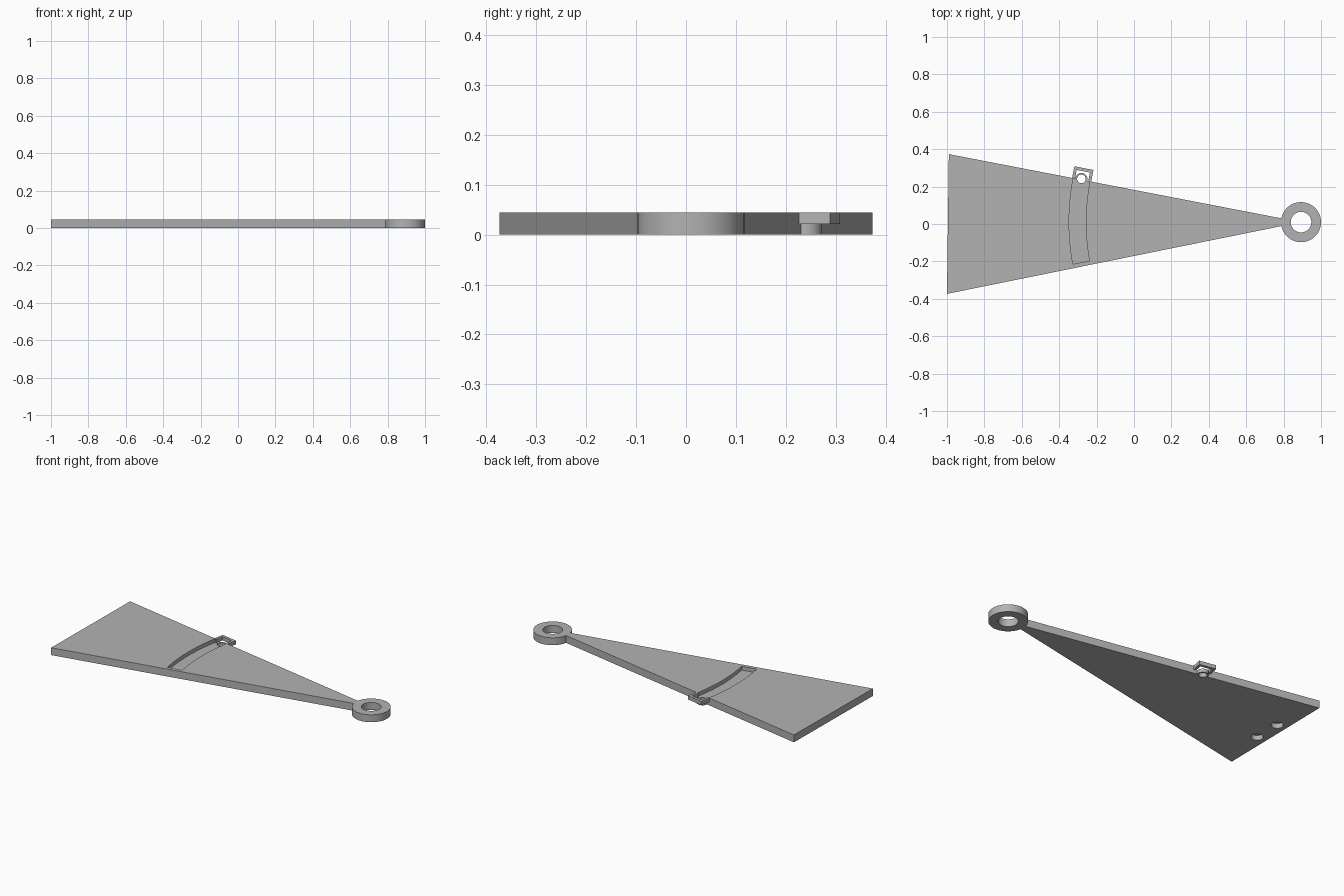
import bpy
import bmesh
from math import sin, cos, pi, radians, atan2
from mathutils import Matrix, Vector

cube = bpy.data.objects.get("Cube")
if cube:
    bpy.data.objects.remove(cube, do_unlink=True)

HEIGHT = 0.045
MID = 0.022                    # floor of the slot, underside of the catch
PIVOT = Vector((0.893, 0.01))  # centre of the eyelet
SOCKET = (-0.281, 0.241)

grey = bpy.data.materials.new("plain grey")
grey.use_nodes = True
colour = (0.45, 0.45, 0.45, 1)
grey.diffuse_color = colour
grey.node_tree.nodes["Principled BSDF"].inputs["Base Color"].default_value = colour


def prism(name, outline, z0, z1):
    """Extrude a flat outline between two heights."""
    bm = bmesh.new()
    base = bm.faces.new([bm.verts.new((x, y, z0)) for x, y in outline])
    top = bmesh.ops.extrude_face_region(bm, geom=[base])["geom"]
    verts = [v for v in top if isinstance(v, bmesh.types.BMVert)]
    bmesh.ops.translate(bm, verts=verts, vec=(0, 0, z1 - z0))
    bmesh.ops.recalc_face_normals(bm, faces=bm.faces[:])
    mesh = bpy.data.meshes.new(name)
    bm.to_mesh(mesh)
    bm.free()
    mesh.materials.append(grey)
    obj = bpy.data.objects.new(name, mesh)
    bpy.context.collection.objects.link(obj)
    return obj


def arc(centre, radius, start, end, steps):
    return [(centre[0] + radius * cos(start + (end - start) * i / steps),
             centre[1] + radius * sin(start + (end - start) * i / steps))
            for i in range(steps + 1)]


def disc(name, centre, radius, z0, z1):
    return prism(name, arc(centre, radius, 0, 2 * pi, 64)[:-1], z0, z1)


def combine(target, tool, operation):
    """Apply a boolean and remove the tool."""
    mod = target.modifiers.new("boolean", 'BOOLEAN')
    mod.operation = operation
    mod.solver = 'EXACT'
    mod.object = tool
    bpy.context.view_layer.update()
    graph = bpy.context.evaluated_depsgraph_get()
    mesh = bpy.data.meshes.new_from_object(target.evaluated_get(graph))
    target.modifiers.clear()
    target.data = mesh
    bpy.data.objects.remove(tool, do_unlink=True)


# Tapered plate running into the round eyelet
corners = [(-0.99, 0.3735), (-1.0, -0.3735)]
a_back, a_front = [atan2(y - PIVOT.y, x - PIVOT.x) for x, y in corners]
outline = corners + arc(PIVOT, 0.107, a_front, a_back, 60)
plate = prism("tapered_plate", outline, 0, HEIGHT)

# Socket collar on the back edge
combine(plate, disc("collar", SOCKET, 0.032, 0, HEIGHT), 'UNION')

# Curved slot swept about the eyelet, open at the back edge
start, end = pi - radians(16), pi + radians(10.4)
slot = arc(PIVOT, 1.24, start, end, 32) + arc(PIVOT, 1.15, end, start, 32)
combine(plate, prism("slot", slot, MID, HEIGHT + 0.1), 'DIFFERENCE')

# Through holes in the eyelet and the socket
combine(plate, disc("eyelet_hole", PIVOT, 0.055, -0.1, 0.1), 'DIFFERENCE')
combine(plate, disc("socket_hole", SOCKET, 0.023, -0.1, 0.1), 'DIFFERENCE')

# Blind holes underneath the wide end
for y in (-0.083, 0.085):
    combine(plate, disc("blind_hole", (-0.935, y), 0.033, -0.1, 0.03), 'DIFFERENCE')

# U-shaped catch around the slot mouth
half = [(0.036, -0.002), (0.052, -0.002), (0.052, 0.064)]
inner = (0.036, 0.047)
right = [inner] + half
left = [(-u, v) for u, v in reversed(right)]
turn = Matrix.Rotation(radians(-11), 2)
foot = Vector((-0.28, 0.236))
catch = prism("slot_catch", [foot + turn @ Vector(p) for p in right + left], MID, HEIGHT)

# Smooth round walls, sharp corners
bpy.ops.object.select_all(action='DESELECT')
for obj in (plate, catch):
    obj.select_set(True)
bpy.context.view_layer.objects.active = plate
bpy.ops.object.shade_smooth_by_angle(angle=radians(30))
